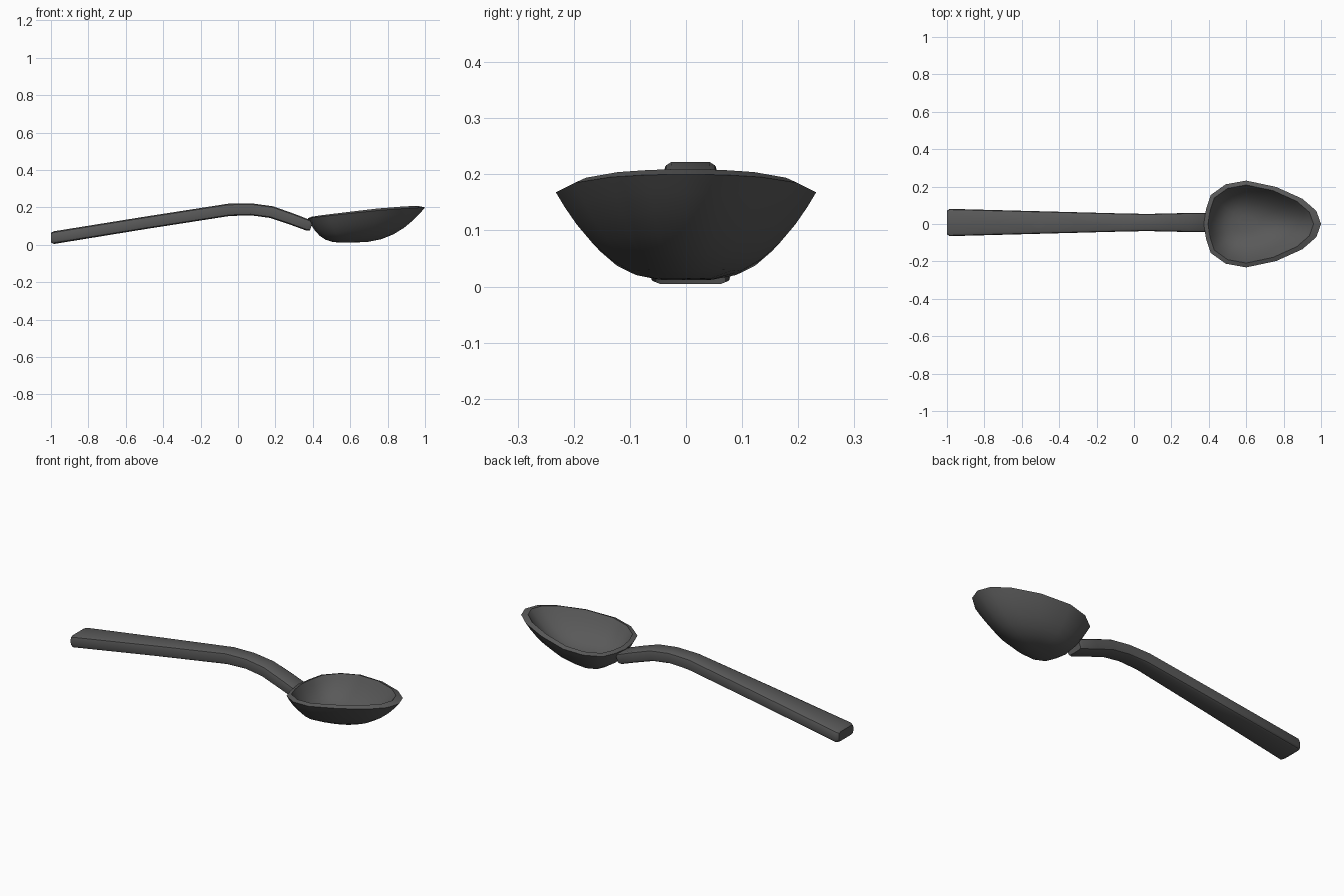
import bpy, bmesh, math
from mathutils import Vector

cube = bpy.data.objects.get("Cube")
if cube:
    bpy.data.objects.remove(cube, do_unlink=True)

mat = bpy.data.materials.new("dark grey")
mat.use_nodes = True
GREY = (0.1, 0.1, 0.1, 1)
mat.diffuse_color = GREY
mat.node_tree.nodes["Principled BSDF"].inputs["Base Color"].default_value = GREY


def bridge(bm, a, b):
    n = len(a)
    for i in range(n):
        j = (i + 1) % n
        bm.faces.new((a[i], a[j], b[j], b[i]))


def finish(bm, name, angle):
    bmesh.ops.recalc_face_normals(bm, faces=bm.faces)
    mesh = bpy.data.meshes.new(name)
    bm.to_mesh(mesh)
    bm.free()
    mesh.materials.append(mat)
    obj = bpy.data.objects.new(name, mesh)
    bpy.context.collection.objects.link(obj)
    bpy.ops.object.select_all(action='DESELECT')
    obj.select_set(True)
    bpy.context.view_layer.objects.active = obj
    bpy.ops.object.shade_smooth_by_angle(angle=math.radians(angle))
    return obj


# Bowl: half of the rim outline from tip to heel, mirrored in y
half = [(1.0, 0, .2), (.975, .07, .199), (.9, .135, .195), (.76, .198, .185),
        (.6, .232, .168), (.49, .212, .156), (.41, .155, .147),
        (.385, .08, .143), (.373, 0, .142)]
rim = [Vector(p) for p in half]
rim += [Vector((p.x, -p.y, p.z)) for p in reversed(rim[1:-1])]
CENTRE_X = 0.6


def bowl_ring(bm, s, rim_scale, lift, floor):
    """Outline shrunk by s and sunk towards the floor, fuller at the heel."""
    ring = []
    for p in rim:
        d = Vector((p.x - CENTRE_X, p.y, 0))
        power = 2.6 + 1.2 * max(0, -d.normalized().x)
        z = floor + (p.z + lift - floor) * s ** power
        ring.append(bm.verts.new((CENTRE_X + d.x * s * rim_scale, d.y * s * rim_scale, z)))
    return ring


bm = bmesh.new()
steps = [1, .93, .84, .72, .58, .42, .22]
edges = []
for scale, lift, floor in ((1, 0, .011), (.9, .009, .035)):
    rings = [bowl_ring(bm, s, scale, lift, floor) for s in steps]
    for a, b in zip(rings, rings[1:]):
        bridge(bm, a, b)
    bm.faces.new(rings[-1])
    edges.append(rings[0])
bridge(bm, edges[0], edges[1])
finish(bm, "spoon_bowl", 40)

# Handle: rounded bar swept along a bent path (x, z, half width, half height)
path = [(-1.0, .039, .064, .026), (-.985, .0385, .073, .034), (-.5, .117, .060, .033),
        (-.05, .187, .048, .033), (.07, .190, .046, .032), (.18, .175, .048, .032),
        (.29, .137, .051, .031), (.375, .105, .052, .030), (.392, .099, .046, .024)]
quarter = [(1, .45), (.94, .82), (.74, 1)]
section = quarter + [(-u, v) for u, v in reversed(quarter)]
section += [(-u, -v) for u, v in section]
OFFSET_Y = 0.008

bm = bmesh.new()
rings = []
for i, (x, z, w, h) in enumerate(path):
    a, b = path[max(i - 1, 1) if i < 2 else i - 1], path[min(i + 1, len(path) - 1)]
    if i == 0:
        a, b = path[1], path[2]
    t = Vector((b[0] - a[0], 0, b[1] - a[1])).normalized()
    up = Vector((-t.z, 0, t.x)) if i > 1 else Vector((0, 0, 1))
    rings.append([bm.verts.new(Vector((x, OFFSET_Y + u * w, z)) + up * v * h)
                  for u, v in section])
for a, b in zip(rings, rings[1:]):
    bridge(bm, a, b)
bm.faces.new(rings[0])
bm.faces.new(rings[-1])
finish(bm, "spoon_handle", 40)
